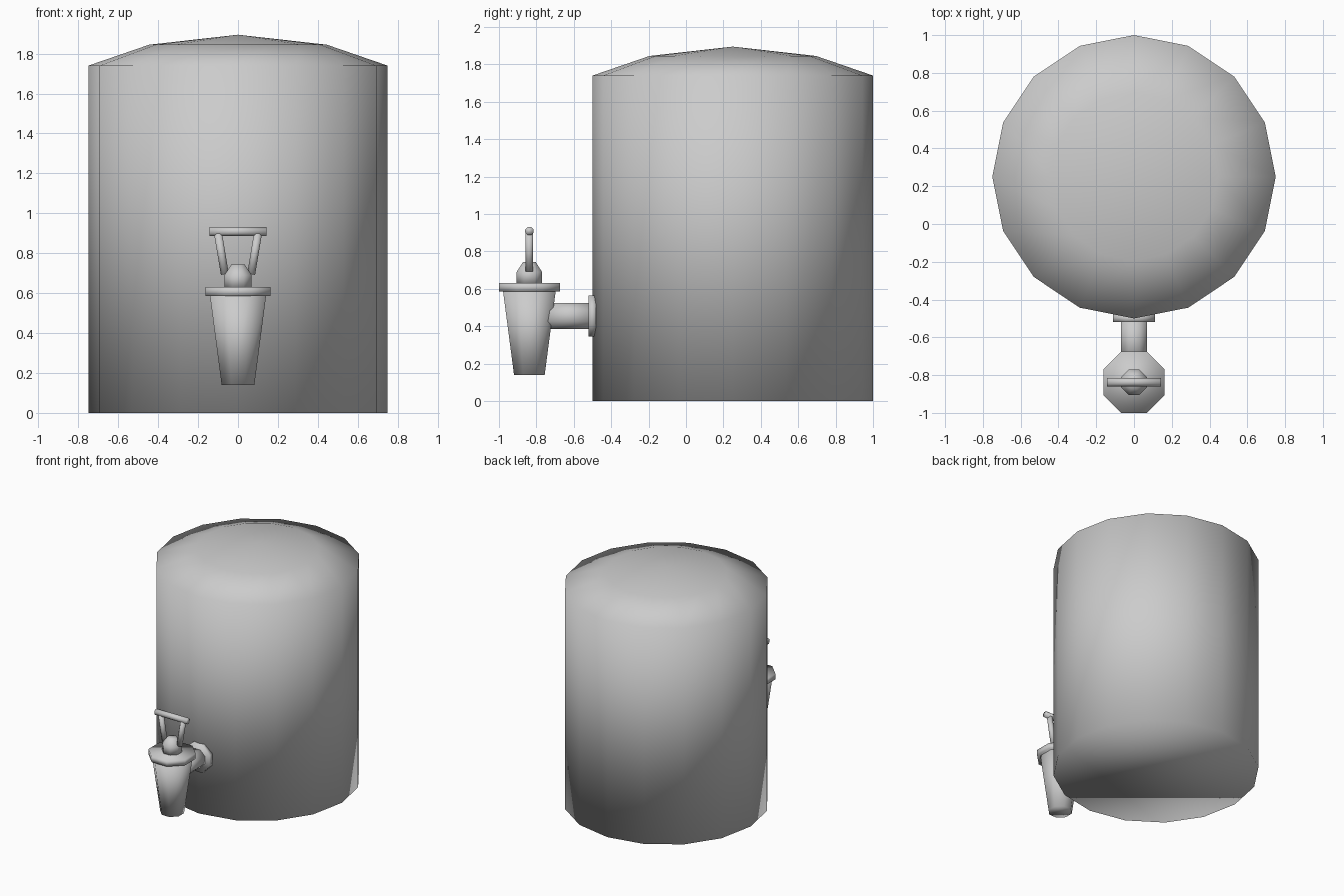
import bpy, bmesh, math
from mathutils import Vector

if "Cube" in bpy.data.objects:
    bpy.data.objects.remove(bpy.data.objects["Cube"])

TAP_Y = -0.8375
FLAT8 = 1 / math.cos(math.pi / 8)   # octagon flat radius -> corner radius


def turned(name, profile, sides, base, axis=(0, 0, 1), half_turn=True):
    """Sweep (radius, height) rings around an axis; radius 0 makes a tip."""
    bm = bmesh.new()
    rot = Vector((0, 0, 1)).rotation_difference(Vector(axis))
    phase = math.pi / sides if half_turn else 0
    rings = []
    for r, h in profile:
        count = sides if r > 0 else 1
        ring = []
        for i in range(count):
            a = 2 * math.pi * i / sides + phase
            p = Vector((r * math.cos(a), r * math.sin(a), h))
            ring.append(bm.verts.new(Vector(base) + rot @ p))
        rings.append(ring)
    for lo, hi in zip(rings, rings[1:]):
        for i in range(sides):
            j = (i + 1) % sides
            if len(hi) == 1:
                bm.faces.new((lo[i], lo[j], hi[0]))
            else:
                bm.faces.new((lo[i], lo[j], hi[j], hi[i]))
    bm.faces.new(rings[0][::-1])
    if len(rings[-1]) > 1:
        bm.faces.new(rings[-1])
    for f in bm.faces:
        f.smooth = True
    mesh = bpy.data.meshes.new(name)
    bm.to_mesh(mesh)
    bm.free()
    obj = bpy.data.objects.new(name, mesh)
    bpy.context.collection.objects.link(obj)
    return obj


def octagon(name, profile, base, axis=(0, 0, 1)):
    return turned(name, [(r * FLAT8, h) for r, h in profile], 8, base, axis)


def rod(name, a, b, r):
    d = Vector(b) - Vector(a)
    return octagon(name, [(r, 0), (r, d.length)], a, d.normalized())


# Tank with domed lid
turned("tank", [(0.75, 0), (0.75, 1.74), (0.445, 1.845), (0, 1.895)],
       16, (0, 0.25, 0), half_turn=False)

# Wall flange and feed pipe
rod("wall_flange", (0, -0.52, 0.455), (0, -0.48, 0.455), 0.11)
rod("feed_pipe", (0, -0.74, 0.455), (0, -0.49, 0.455), 0.07)

# Tap body, collar and cap
octagon("tap_spout", [(0.082, 0.14), (0.141, 0.59)], (0, TAP_Y, 0))
octagon("tap_collar", [(0.1625, 0.585), (0.1625, 0.63)], (0, TAP_Y, 0))
octagon("tap_cap", [(0.068, 0.625), (0.068, 0.69), (0.034, 0.743)], (0, TAP_Y, 0))

# Handle
for side, label in ((-1, "left"), (1, "right")):
    rod("handle_arm_" + label, (side * 0.066, TAP_Y, 0.695),
        (side * 0.1, TAP_Y, 0.9), 0.02)
rod("handle_bar", (-0.143, TAP_Y, 0.909), (0.143, TAP_Y, 0.909), 0.022)
